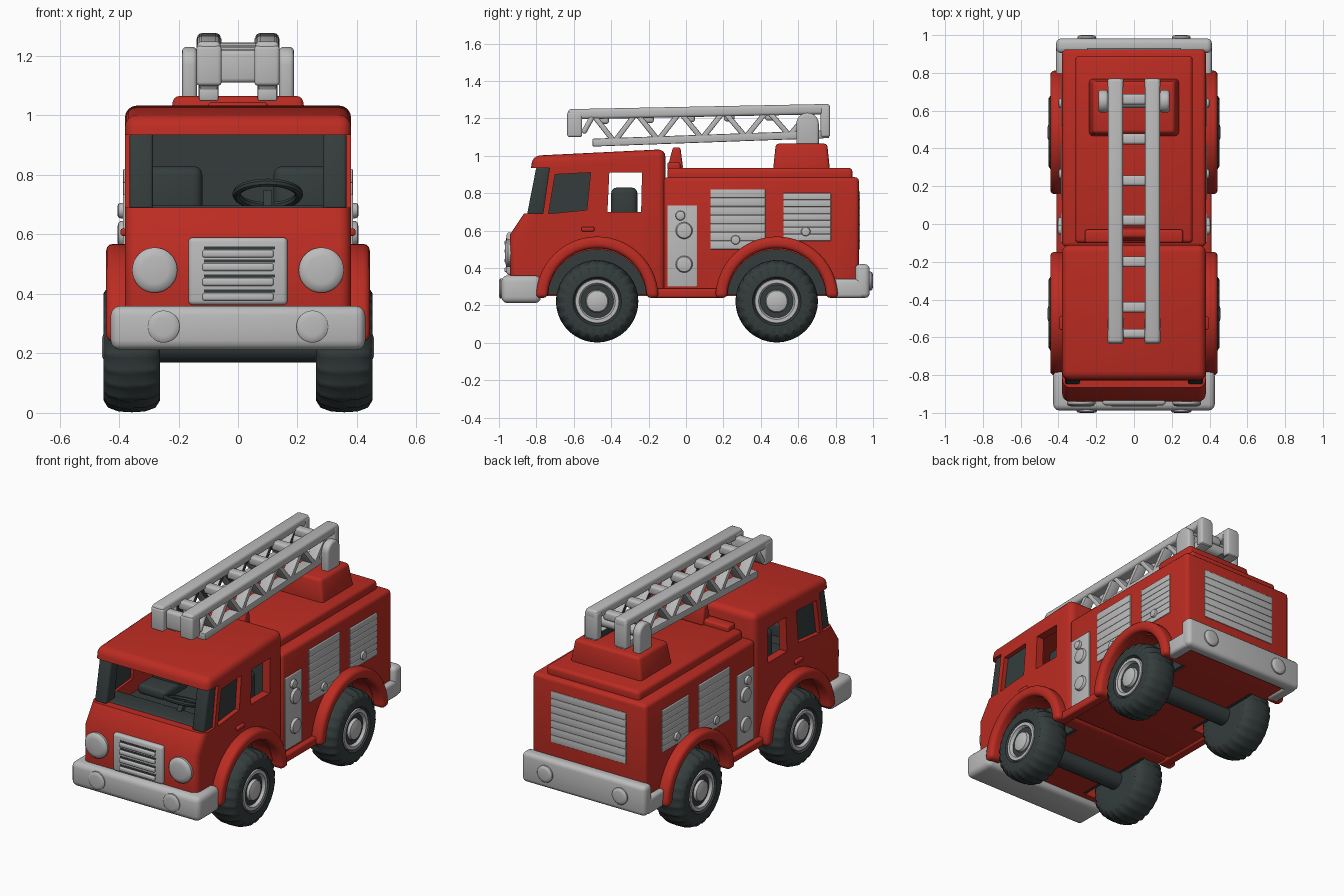
import bpy, bmesh
from math import radians, sin, cos, pi
from mathutils import Vector

cube = bpy.data.objects.get("Cube")
if cube:
    bpy.data.objects.remove(cube, do_unlink=True)

parts = []
SIDES = ((1, "left"), (-1, "right"))


def material(name, rgb):
    m = bpy.data.materials.new(name)
    m.use_nodes = True
    m.diffuse_color = (*rgb, 1)
    m.node_tree.nodes["Principled BSDF"].inputs["Base Color"].default_value = (*rgb, 1)
    return m


RED = material("fire_red", (0.5, 0.025, 0.016))
GREY = material("light_grey", (0.5, 0.5, 0.5))
DARK = material("charcoal", (0.035, 0.046, 0.046))


def finish(bm, name, mat, bevel=0.0, segs=3):
    bmesh.ops.recalc_face_normals(bm, faces=bm.faces)
    if bevel:
        edges = [e for e in bm.edges if e.is_manifold and e.calc_face_angle() > 0.6]
        bmesh.ops.bevel(bm, geom=edges, offset=bevel, segments=segs, profile=0.5,
                        affect='EDGES', clamp_overlap=True)
    mesh = bpy.data.meshes.new(name)
    bm.to_mesh(mesh)
    bm.free()
    mesh.materials.append(mat)
    obj = bpy.data.objects.new(name, mesh)
    bpy.context.collection.objects.link(obj)
    parts.append(obj)
    return obj


def prism(name, mat, profiles, xa, xb, bevel=0.0, segs=3):
    """Extrude one or more side profiles (y, z) across x."""
    bm = bmesh.new()
    for prof in profiles:
        a = [bm.verts.new((xa, y, z)) for y, z in prof]
        b = [bm.verts.new((xb, y, z)) for y, z in prof]
        bm.faces.new(a)
        bm.faces.new(b)
        for i in range(len(prof)):
            j = (i + 1) % len(prof)
            bm.faces.new((a[i], a[j], b[j], b[i]))
    return finish(bm, name, mat, bevel, segs)


def box(name, mat, x, y, z, bevel=0.0, taper=1.0):
    bm = bmesh.new()
    bmesh.ops.create_cube(bm, size=1)
    mid = Vector([(r[0] + r[1]) / 2 for r in (x, y, z)])
    size = Vector([abs(r[1] - r[0]) for r in (x, y, z)])
    for v in bm.verts:
        k = taper if v.co.z > 0 else 1
        v.co = mid + Vector((v.co.x * size.x * k, v.co.y * size.y * k, v.co.z * size.z))
    return finish(bm, name, mat, bevel)


def lathe(name, mat, prof, loc, axis, seg=32, notched=()):
    """Spin (radius, height) pairs about an axis; notched rings get tread grooves."""
    rot = Vector((0, 0, 1)).rotation_difference(Vector(axis)).to_matrix()
    bm = bmesh.new()
    rings = []
    for k, (r, h) in enumerate(prof):
        ring = []
        for i in range(seg):
            rr = r - 0.012 if k in notched and i % 3 == 0 else r
            t = 2 * pi * i / seg
            ring.append(bm.verts.new(Vector(loc) + rot @ Vector((rr * cos(t), rr * sin(t), h))))
        rings.append(ring)
    for a, b in zip(rings, rings[1:]):
        for i in range(seg):
            j = (i + 1) % seg
            bm.faces.new((a[i], a[j], b[j], b[i]))
    bm.faces.new(rings[0])
    bm.faces.new(rings[-1])
    return finish(bm, name, mat)


def knob(name, mat, r, h, loc, axis):
    return lathe(name, mat, [(r, -0.02), (r, h * 0.5), (r * 0.88, h * 0.85), (r * 0.6, h)], loc, axis)


def arc(cy, cz, r, a0, a1, n=20):
    return [(cy + r * cos(radians(a0 + (a1 - a0) * i / n)),
             cz + r * sin(radians(a0 + (a1 - a0) * i / n))) for i in range(n + 1)]


def bar(p, q, t):
    """Quad profile of a bar with thickness t between two (y, z) points."""
    p, q = Vector(p), Vector(q)
    d = (q - p).normalized() * t / 2
    n = Vector((-d.y, d.x))
    return [tuple(v) for v in (p + n, p - n, q - n, q + n)]


def cut(target, cutter):
    mod = target.modifiers.new("cut", 'BOOLEAN')
    mod.operation, mod.solver, mod.object = 'DIFFERENCE', 'EXACT', cutter
    bpy.context.view_layer.objects.active = target
    bpy.ops.object.modifier_apply(modifier=mod.name)
    parts.remove(cutter)
    bpy.data.objects.remove(cutter, do_unlink=True)


WHEELS = ((-0.475, "front"), (0.485, "rear"))

# Cab shell, hollowed, with windscreen and side window openings
cab = prism("cab", RED, [[(-0.93, 0.25), (-0.94, 0.36), (-0.94, 0.58), (-0.86, 0.70),
                          (-0.82, 1.0), (-0.11, 1.035), (-0.11, 0.25)]], -0.38, 0.38, 0.04, 4)
cut(cab, box("cabin_cutter", RED, (-0.33, 0.33), (-0.79, -0.17), (0.62, 0.955)))
cut(cab, prism("windscreen_cutter", RED, [[(-1.1, 0.69), (-0.765, 0.69), (-0.73, 0.935), (-1.1, 0.935)]], -0.6, 0.6))
cut(cab, prism("front_window_cutter", RED, [[(-0.735, 0.69), (-0.53, 0.71), (-0.51, 0.91), (-0.70, 0.90)]], -0.6, 0.6))
cut(cab, prism("rear_window_cutter", RED, [[(-0.42, 0.70), (-0.24, 0.70), (-0.235, 0.91), (-0.41, 0.91)]], -0.6, 0.6))

# Rear body and roof deck
body = box("rear_body", RED, (-0.38, 0.38), (-0.12, 0.925), (0.25, 0.885), 0.022)
box("roof_deck", RED, (-0.31, 0.31), (-0.1, 0.89), (0.86, 0.935), 0.02)
for y, end in WHEELS:
    for s, side in SIDES:
        cut(cab if end == "front" else body,
            prism("well_cutter", RED, [arc(y, 0.235, 0.265, 0, 360 - 15, 23)], 0.24 * s, 0.6 * s))

# Cabin interior
box("cabin_back_wall", DARK, (-0.33, 0.33), (-0.18, -0.172), (0.62, 0.95))
box("dashboard", DARK, (-0.335, 0.335), (-0.82, -0.68), (0.6, 0.697), 0.01)
box("cabin_floor", DARK, (-0.33, 0.33), (-0.7, -0.175), (0.615, 0.625))
for s, side in SIDES:
    box(side + "_seat_back", DARK, (0.12 * s, 0.31 * s), (-0.4, -0.26), (0.62, 0.83), 0.03)
    box(side + "_seat_cushion", DARK, (0.12 * s, 0.31 * s), (-0.52, -0.3), (0.62, 0.68), 0.02)
    prism(side + "_corner_glass", DARK, [[(-0.85, 0.685), (-0.76, 0.685), (-0.725, 0.94), (-0.80, 0.94)]],
          0.285 * s, 0.365 * s, 0.012)
    prism(side + "_front_window", DARK, [[(-0.745, 0.68), (-0.52, 0.70), (-0.50, 0.92), (-0.71, 0.91)]],
          0.345 * s, 0.352 * s)
    box(side + "_door_handle", RED, (0.37 * s, 0.395 * s), (-0.56, -0.49), (0.595, 0.62), 0.008)
prism("steering_column", DARK, [bar((-0.72, 0.66), (-0.655, 0.74), 0.03)], 0.085, 0.115)
bpy.ops.mesh.primitive_torus_add(major_radius=0.105, minor_radius=0.014, major_segments=32,
                                 minor_segments=8, location=(0.1, -0.655, 0.735),
                                 rotation=(radians(-22), 0, 0))
wheel_rim = bpy.context.object
wheel_rim.name = "steering_wheel"
wheel_rim.data.materials.append(DARK)
parts.append(wheel_rim)

# Wheels, axles, wells and fenders
for y, end in WHEELS:
    lathe(end + "_axle", DARK, [(0.055, -0.3), (0.055, 0.3)], (0, y, 0.225), (1, 0, 0), 20)
    for s, side in SIDES:
        tag = end + "_" + side
        lathe(tag + "_tyre", DARK, [(0.13, 0), (0.18, 0), (0.205, 0.015), (0.218, 0.05), (0.22, 0.095),
                                    (0.218, 0.14), (0.205, 0.175), (0.18, 0.19), (0.13, 0.19), (0.115, 0.17)],
              (0.262 * s, y, 0.222), (s, 0, 0), 72, (2, 3, 5, 6))
        lathe(tag + "_hub", GREY, [(0.122, 0.16), (0.116, 0.187), (0.097, 0.187), (0.087, 0.168), (0.062, 0.168),
                                   (0.056, 0.186), (0.03, 0.195)], (0.262 * s, y, 0.222), (s, 0, 0), 40)
        prism(tag + "_wheel_well", DARK, [arc(y, 0.255, 0.262, 0, 180)], 0.235 * s, 0.262 * s)
        prism(tag + "_fender", RED, [arc(y, 0.24, 0.328, 0, 180, 28) + arc(y, 0.24, 0.265, 180, 0, 28)],
              0.35 * s, 0.443 * s, 0.022)

# Skirts and equipment panels
for s, side in SIDES:
    out = (s, 0, 0)
    box(side + "_skirt", RED, (0.35 * s, 0.41 * s), (-0.2, 0.21), (0.24, 0.29), 0.012)
    box(side + "_pump_panel", GREY, (0.37 * s, 0.387 * s), (-0.1, 0.06), (0.3, 0.735), 0.004)
    for z, r in ((0.68, 0.026), (0.6, 0.045), (0.42, 0.045)):
        knob(side + "_pump_valve", GREY, r, 0.02, (0.385 * s, -0.01 - (0.02 if r < 0.03 else 0), z), out)
    for y0, y1, z0, z1, ky in ((0.13, 0.425, 0.5, 0.82, 0.265), (0.52, 0.775, 0.545, 0.8, 0.64)):
        n = 7
        h = (z1 - z0) / n
        for i in range(n):
            box(side + "_shutter_slat", GREY, (0.37 * s, 0.386 * s), (y0, y1),
                (z0 + i * h, z0 + (i + 1) * h), 0.004)
        knob(side + "_shutter_knob", GREY, 0.025, 0.014, (0.385 * s, ky, z0 + 0.05), out)
for i in range(7):
    box("rear_shutter_slat", GREY, (-0.25, 0.25), (0.91, 0.931), (0.5 + i * 0.044, 0.544 + i * 0.044), 0.004)

# Bumpers, lamps and grille
box("front_bumper", GREY, (-0.428, 0.428), (-0.987, -0.775), (0.212, 0.36), 0.032)
box("rear_bumper", GREY, (-0.412, 0.412), (0.905, 0.982), (0.24, 0.42), 0.025)
for s, side in SIDES:
    box(side + "_bumper_wing", GREY, (0.34 * s, 0.412 * s), (0.77, 0.95), (0.24, 0.34), 0.018)
    knob(side + "_headlight", GREY, 0.076, 0.03, (0.28 * s, -0.937, 0.48), (0, -1, 0))
    knob(side + "_fog_lamp", GREY, 0.054, 0.015, (0.25 * s, -0.985, 0.29), (0, -1, 0))
    knob(side + "_tail_lamp", GREY, 0.05, 0.02, (0.25 * s, 0.98, 0.33), (0, 1, 0))
box("grille", GREY, (-0.167, 0.167), (-0.96, -0.91), (0.362, 0.59), 0.016)
for z in (0.41, 0.46, 0.51, 0.555):
    box("grille_slot", DARK, (-0.115, 0.125), (-0.962, -0.955), (z - 0.005, z + 0.005))
    box("grille_bar", GREY, (-0.12, 0.12), (-0.97, -0.95), (z - 0.033, z - 0.007), 0.008)

# Ladder turret and rest
box("turret_base", RED, (-0.24, 0.24), (0.465, 0.77), (0.92, 1.065), 0.018, 0.9)
box("ladder_rest_bar", RED, (-0.26, 0.26), (-0.1, -0.03), (0.92, 0.965), 0.012)
prism("ladder_rest", RED, [[(-0.1, 0.93), (-0.015, 0.93), (-0.03, 1.045), (-0.07, 1.045)]], -0.1, 0.1, 0.012)
lathe("ladder_pivot", GREY, [(0.035, -0.17), (0.035, 0.17)], (0, 0.65, 1.17), (1, 0, 0), 20)

# Ladder side frames with zigzag trusses
top = lambda y: 1.222 + (y + 0.6) * 0.02
low = lambda y: 1.07 + (y + 0.5) * 0.036
nodes = [(-0.5 + i * 0.117, low(-0.5 + i * 0.117) if i % 2 else top(-0.5 + i * 0.117)) for i in range(11)]
for s, side in SIDES:
    prism(side + "_ladder_rail", GREY, [bar((-0.63, top(-0.63)), (0.77, top(0.77)), 0.055)],
          0.058 * s, 0.138 * s, 0.016)
    prism(side + "_ladder_ends", GREY, [bar((-0.595, 1.1), (-0.595, 1.235), 0.08),
                                        bar((0.745, 1.1), (0.745, 1.265), 0.05),
                                        bar((-0.55, 1.12), (-0.5, 1.21), 0.028)],
          0.055 * s, 0.14 * s, 0.012)
    truss = prism(side + "_ladder_truss", GREY,
                  [bar((-0.5, low(-0.5)), (0.765, low(0.765)), 0.042)]
                  + [bar(p, q, 0.028) for p, q in zip(nodes, nodes[1:])],
                  0.066 * s, 0.132 * s, 0.006, 2)
    # dark inner faces
    truss.data.materials.append(DARK)
    for f in truss.data.polygons:
        if f.normal.x * s < -0.9:
            f.material_index = 1
    prism(side + "_pivot_bracket", GREY, [[(0.71, 1.05)] + arc(0.65, 1.17, 0.06, 0, 180, 14) + [(0.59, 1.05)]],
          0.138 * s, 0.188 * s, 0.014)
for y in (-0.44, -0.2, 0.02, 0.23, 0.45, 0.66):
    box("ladder_rung", GREY, (-0.075, 0.075), (y - 0.028, y + 0.028), (top(y) - 0.055, top(y) - 0.002), 0.014)
box("ladder_tip", GREY, (-0.075, 0.075), (-0.605, -0.555), (1.11, 1.22), 0.015)

# Smooth shading with sharp edges kept
bpy.ops.object.select_all(action='DESELECT')
for o in parts:
    o.select_set(True)
bpy.context.view_layer.objects.active = parts[0]
bpy.ops.object.shade_smooth_by_angle(angle=radians(38))
